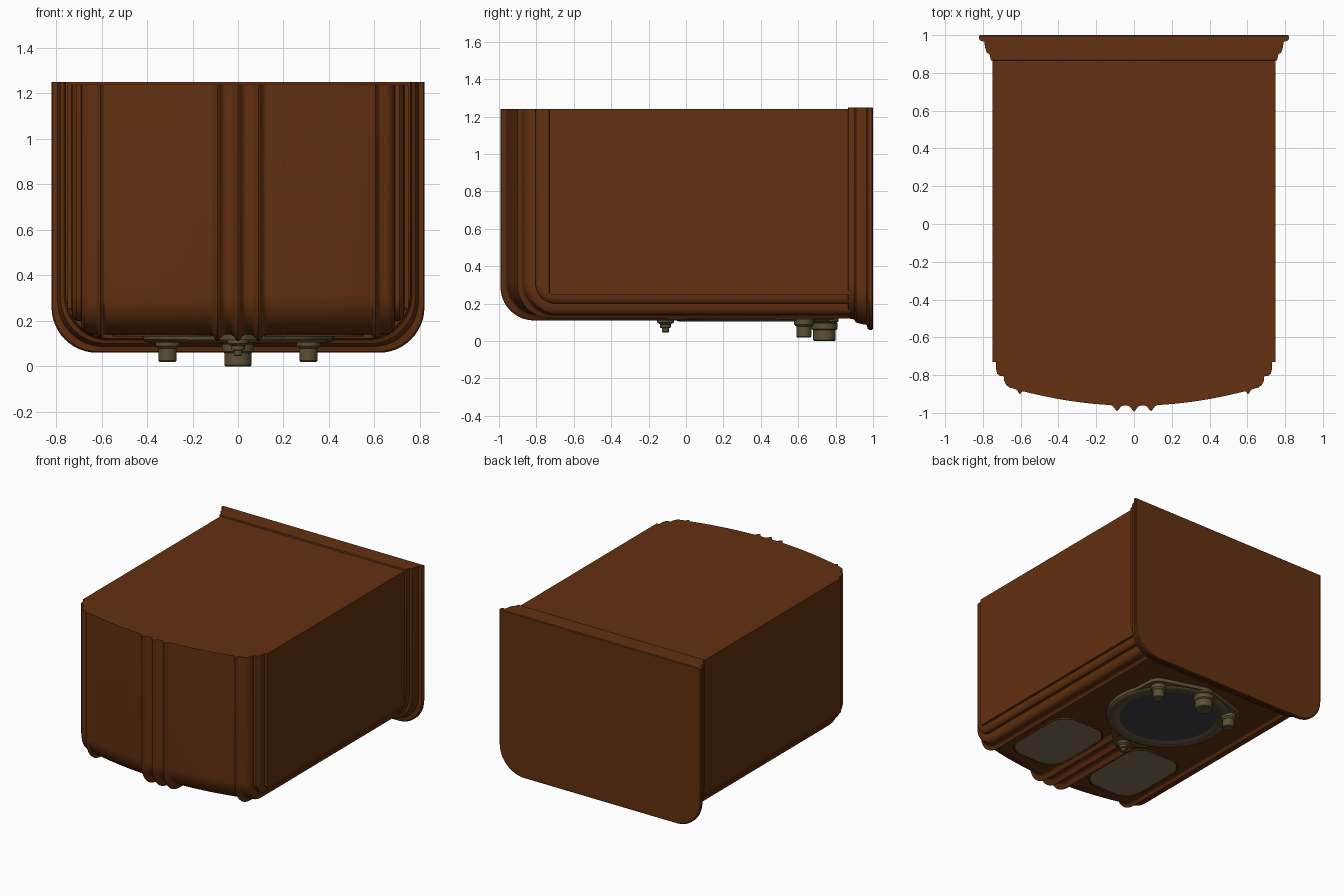
import bpy, bmesh, math

if "Cube" in bpy.data.objects:
    bpy.data.objects.remove(bpy.data.objects["Cube"])

def material(name, rgb):
    m = bpy.data.materials.new(name)
    m.diffuse_color = (*rgb, 1)
    m.use_nodes = True
    m.node_tree.nodes["Principled BSDF"].inputs["Base Color"].default_value = m.diffuse_color
    return m

BROWN = material("brown bakelite", (0.125, 0.03, 0.005))
KHAKI = material("speaker cloth khaki", (0.22, 0.165, 0.095))
BRONZE = material("dull bronze", (0.11, 0.08, 0.035))
GLASS = material("dark screen glass", (0.05, 0.052, 0.06))

def finish(name, bm, mat, angle=35):
    bmesh.ops.remove_doubles(bm, verts=bm.verts, dist=1e-5)
    bmesh.ops.recalc_face_normals(bm, faces=bm.faces)
    me = bpy.data.meshes.new(name)
    bm.to_mesh(me)
    bm.free()
    me.materials.append(mat)
    ob = bpy.data.objects.new(name, me)
    bpy.context.collection.objects.link(ob)
    bpy.ops.object.select_all(action='DESELECT')
    ob.select_set(True)
    bpy.context.view_layer.objects.active = ob
    bpy.ops.object.shade_smooth_by_angle(angle=math.radians(angle))
    return ob

def loft(name, rings, mat, closed=True, caps=True):
    """Skin between rings of equal point count."""
    bm = bmesh.new()
    vs = [[bm.verts.new(p) for p in r] for r in rings]
    n = len(rings[0])
    for a, b in zip(vs, vs[1:]):
        for i in range(n if closed else n - 1):
            j = (i + 1) % n
            bm.faces.new((a[i], a[j], b[j], b[i]))
    if caps:
        bm.faces.new(vs[0])
        bm.faces.new(vs[-1])
    return finish(name, bm, mat)

def circle(cx, cy, r, z, n=32):
    return [(cx + r * math.cos(2 * math.pi * i / n),
             cy + r * math.sin(2 * math.pi * i / n), z) for i in range(n)]

def lathe(name, cx, cy, profile, mat, n=32, caps=True):
    return loft(name, [circle(cx, cy, r, z, n) for r, z in profile], mat, True, caps)

def rounded_rect(x0, x1, y0, y1, r, z, n=8):
    pts = []
    for cx, cy, a in ((x1 - r, y1 - r, 0), (x0 + r, y1 - r, 90),
                      (x0 + r, y0 + r, 180), (x1 - r, y0 + r, 270)):
        for i in range(n + 1):
            t = math.radians(a + 90 * i / n)
            pts.append((cx + r * math.cos(t), cy + r * math.sin(t), z))
    return pts

# ---- cabinet: a ribbed, bowed profile swept down the front and along the bottom
def bump(x):
    b = sum(0.03 * math.exp(-((x - c) / 0.017) ** 2) for c in (-0.09, 0, 0.09))
    return b, 0.02 * math.exp(-((x - 0.605) / 0.01) ** 2)

half = []                       # x, front y, bottom z, corner radius, centre rib height
for i in range(133):
    x = i * 0.005
    mid, side = bump(x)
    half.append((x, -0.962 + 0.097 * (x / 0.66) ** 2 - mid - side,
                 0.14 - mid - side, 0.18, mid))
half += [(0.677, -0.852, 0.15, 0.16, 0), (0.688, -0.83, 0.17, 0.14, 0),
         (0.69, -0.805, 0.20, 0.11, 0), (0.71, -0.805, 0.20, 0.11, 0),
         (0.724, -0.793, 0.21, 0.10, 0), (0.73, -0.77, 0.225, 0.08, 0),
         (0.732, -0.732, 0.25, 0.015, 0), (0.75, -0.73, 0.25, 0.01, 0)]
profile = [(-x, *rest) for x, *rest in reversed(half[1:])] + half

BACK, TOP = 0.88, 1.24
def column(x, y, z, r, mid):
    pts = [(x, y, TOP)]
    for i in range(11):
        t = math.pi / 2 * i / 10
        pts.append((x, y + r - r * math.cos(t), z + r - r * math.sin(t)))
    return pts + [(x, -0.02, z), (x, 0.06, z + mid), (x, BACK, z + mid)]

bm = bmesh.new()
cols = [[bm.verts.new(p) for p in column(*c)] for c in profile]
for a, b in zip(cols, cols[1:]):
    for i in range(len(a) - 1):
        bm.faces.new((a[i], a[i + 1], b[i + 1], b[i]))
left = bm.verts.new((-0.75, BACK, TOP))
right = bm.verts.new((0.75, BACK, TOP))
bm.faces.new(cols[0] + [left])
bm.faces.new(cols[-1] + [right])
bm.faces.new([c[0] for c in cols] + [right, left])
bm.faces.new([c[-1] for c in cols] + [right, left])
finish("cabinet", bm, BROWN)

# ---- stepped flange around the back
def flange_ring(y, hx, top):
    zb, r = 0.06 + 0.82 - hx, 0.2
    pts = [(hx, y, top)]
    for cx, a in ((hx - r, 0), (-hx + r, 90)):
        for i in range(13):
            t = math.radians(a + 90 * i / 12)
            pts.append((cx + r * math.cos(t), y, zb + r - r * math.sin(t)))
    return pts + [(-hx, y, top)]

loft("back_flange", [flange_ring(*s) for s in (
    (0.865, 0.752, 1.242), (0.868, 0.758, 1.25), (0.9, 0.765, 1.25),
    (0.908, 0.78, 1.25), (0.93, 0.787, 1.25), (0.965, 0.793, 1.25),
    (0.972, 0.815, 1.25), (0.98, 0.82, 1.25), (0.995, 0.82, 1.25),
    (1.0, 0.815, 1.245))], BROWN)

# ---- speaker panels with a thin raised lip, mirrored
for s, side in ((1, "right"), (-1, "left")):
    def panel(z, grow=0):
        p = rounded_rect(0.125 - grow, 0.54 + grow, -0.7 - grow, -0.11 + grow, 0.13 + grow, z)
        return [(s * x, y, z) for x, y, z in p]
    loft("speaker_panel_" + side, [panel(0.145), panel(0.136)], KHAKI)
    loft("speaker_lip_" + side, [panel(0.142, 0.014), panel(0.132, 0.010),
         panel(0.131, 0.004), panel(0.138)], BROWN, True, False)

# ---- screen surround: plate hulled around the knobs, then a bevelled ring
SY = 0.36
knob_spots = ((0, 0.74, 0.065), (0.31, 0.63, 0.08), (-0.31, 0.63, 0.08), (0, -0.11, 0.065))
bm = bmesh.new()
for z in (0.116, 0.145):
    for cx, cy, r in ((0, SY, 0.41),) + knob_spots:
        for p in circle(cx, cy, r, z, 48):
            bm.verts.new(p)
res = bmesh.ops.convex_hull(bm, input=bm.verts)
bmesh.ops.delete(bm, geom=[v for v in bm.verts if not v.link_faces], context='VERTS')
finish("surround_plate", bm, BRONZE)
lathe("screen_ring", 0, SY, ((0.42, 0.145), (0.42, 0.118), (0.41, 0.109), (0.395, 0.105),
      (0.365, 0.105), (0.35, 0.108), (0.325, 0.117)), BRONZE, 64, False)
lathe("screen", 0, SY, ((0.333, 0.1155), (0.25, 0.113), (0.15, 0.111), (0.05, 0.11)), GLASS, 64)

# ---- control knobs
lathe("centre_knob", 0, 0.74, ((0.075, 0.125), (0.075, 0.105), (0.066, 0.1), (0.07, 0.095),
      (0.07, 0.065), (0.06, 0.058), (0.06, 0.006), (0.054, 0)), BRONZE)
for s, side in ((1, "right"), (-1, "left")):
    lathe("knob_" + side, s * 0.31, 0.63, ((0.052, 0.125), (0.052, 0.09), (0.046, 0.082),
          (0.04, 0.078), (0.04, 0.025), (0.035, 0.02)), BRONZE)
lathe("small_knob", 0, -0.11, ((0.046, 0.125), (0.046, 0.1), (0.036, 0.094), (0.03, 0.09),
      (0.03, 0.072), (0.018, 0.07), (0.018, 0.05), (0.014, 0.046)), BRONZE, 24)
